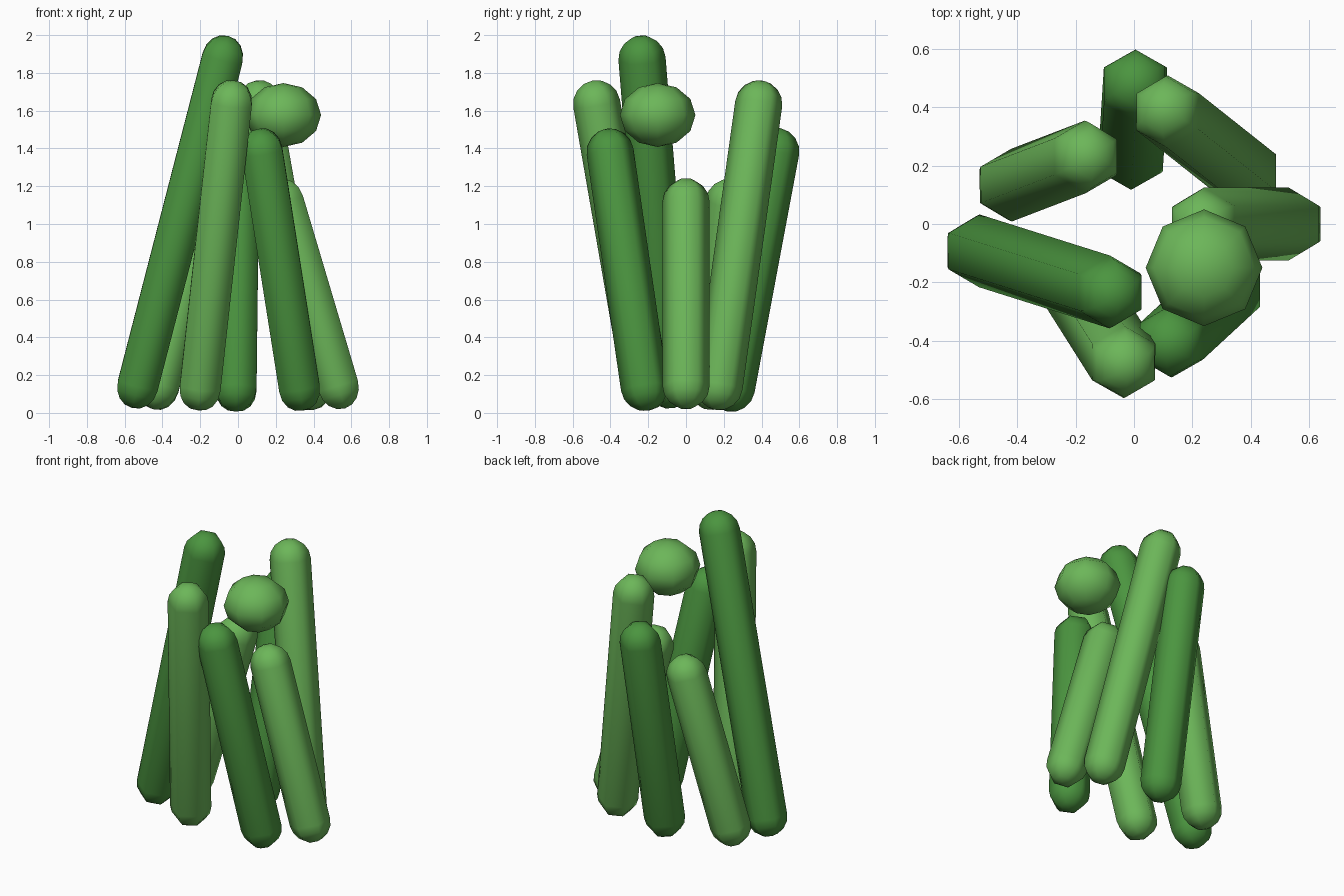
import bpy, bmesh, math
from mathutils import Vector, Matrix

if "Cube" in bpy.data.objects:
    bpy.data.objects.remove(bpy.data.objects["Cube"])

R = 0.125


def material(name, color):
    m = bpy.data.materials.new(name)
    m.diffuse_color = color
    m.use_nodes = True
    m.node_tree.nodes["Principled BSDF"].inputs["Base Color"].default_value = m.diffuse_color
    return m


light = material("light_green", (0.15, 0.47, 0.10, 1))
dark = material("dark_green", (0.07, 0.30, 0.05, 1))


def finish(bm, name, mat):
    for f in bm.faces:
        f.smooth = True
    me = bpy.data.meshes.new(name)
    bm.to_mesh(me)
    bm.free()
    me.materials.append(mat)
    ob = bpy.data.objects.new(name, me)
    bpy.context.collection.objects.link(ob)
    return ob


def stem(name, base, tip, mat):
    """Six-sided capsule between two cap centres."""
    base, tip = Vector(base), Vector(tip)
    axis = tip - base
    half = axis.length / 2
    bm = bmesh.new()
    # Half outline of the capsule, spun about its long axis
    angles = [math.radians(-90 + 22.5 * i) for i in range(5)]
    pts = [(0, R * math.cos(a), R * math.sin(a) - half) for a in angles]
    pts += [(0, y, -z) for _, y, z in reversed(pts)]
    vs = [bm.verts.new(p) for p in pts]
    edges = [bm.edges.new(pair) for pair in zip(vs, vs[1:])]
    bmesh.ops.spin(bm, geom=vs + edges, cent=(0, 0, 0), axis=(0, 0, 1),
                   angle=math.tau, steps=6)
    bmesh.ops.remove_doubles(bm, verts=bm.verts[:], dist=1e-4)
    bmesh.ops.recalc_face_normals(bm, faces=bm.faces[:])
    ob = finish(bm, name, mat)
    ob.matrix_world = (Matrix.Translation((base + tip) / 2)
                       @ Vector((0, 0, 1)).rotation_difference(axis).to_matrix().to_4x4())


# Ring of leaning stems: base centre, tip centre
stems = [
    ((0.53, 0.00, 0.143), (0.24, 0.00, 1.118), light),
    ((0.38, 0.175, 0.138), (0.115, 0.385, 1.637), light),
    ((-0.01, 0.24, 0.13), (0.005, 0.475, 1.385), dark),
    ((-0.42, 0.133, 0.14), (-0.167, 0.23, 1.118), light),
    ((-0.53, -0.092, 0.147), (-0.083, -0.233, 1.875), dark),
    ((-0.20, -0.212, 0.136), (-0.035, -0.473, 1.637), light),
    ((0.325, -0.22, 0.134), (0.128, -0.402, 1.382), dark),
]
for i, (b, t, m) in enumerate(stems):
    stem(f"stem_{i + 1}", b, t, m)

# Flattened bud among the tips
bm = bmesh.new()
bmesh.ops.create_uvsphere(bm, u_segments=8, v_segments=6, radius=0.2)
bmesh.ops.scale(bm, vec=(1, 1, 0.845), verts=bm.verts[:])
bud = finish(bm, "round_bud", light)
bud.location = (0.24, -0.15, 1.577)
